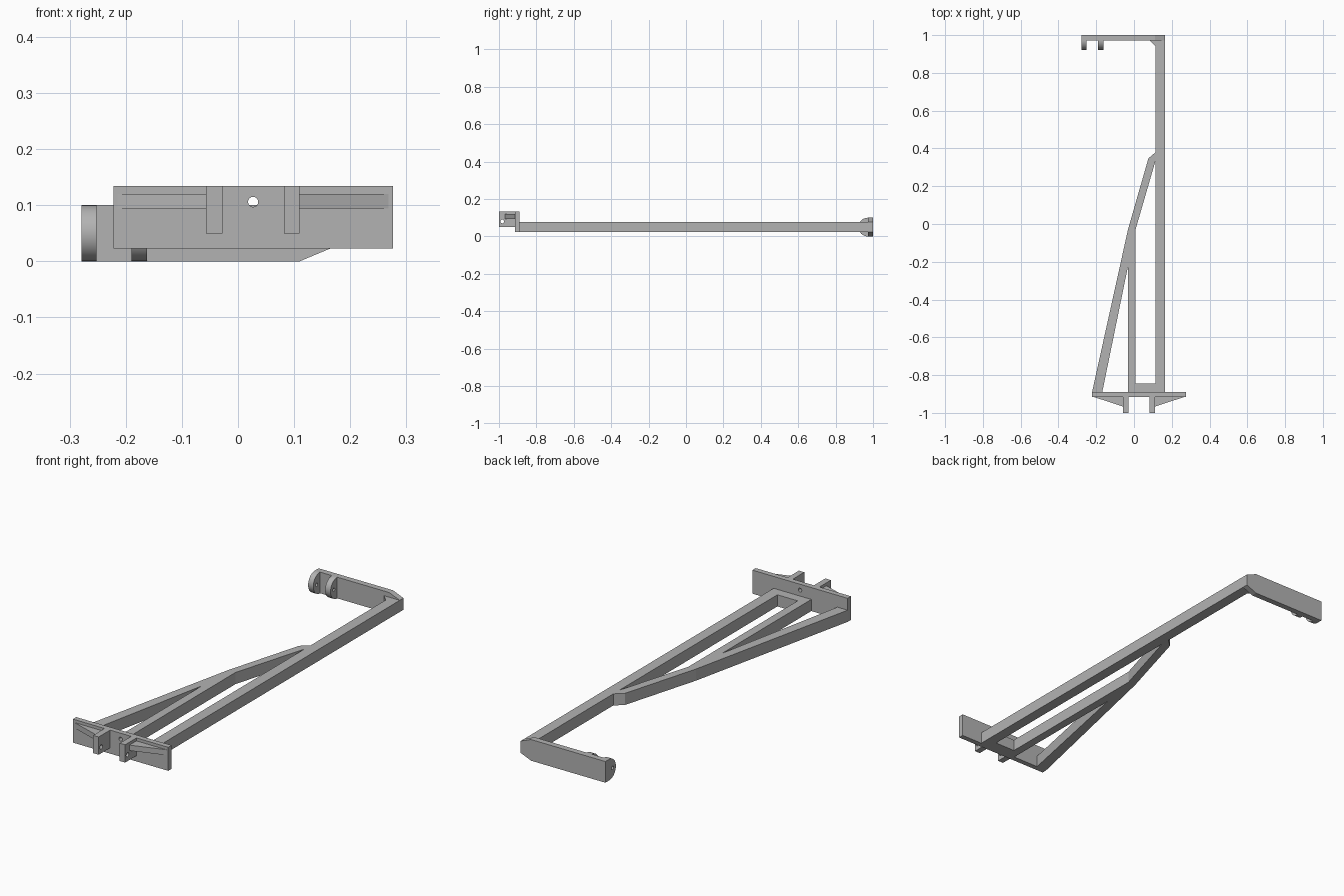
import bpy
import bmesh
import math
from mathutils import Matrix, Vector

old = bpy.data.objects.get("Cube")
if old:
    bpy.data.objects.remove(old, do_unlink=True)

grey = bpy.data.materials.new("plain grey")
grey.use_nodes = True
GREY = (0.45, 0.45, 0.45, 1)
grey.diffuse_color = GREY
grey.node_tree.nodes["Principled BSDF"].inputs["Base Color"].default_value = GREY

# Each axis maps a profile point (a, b) and a depth d to x, y, z
PLACE = {
    "x": lambda a, b, d: (d, a, b),
    "y": lambda a, b, d: (a, d, b),
    "z": lambda a, b, d: (a, b, d),
}


def prism(name, points, axis, low, high):
    """Extrude a flat outline along one axis."""
    bm = bmesh.new()
    face = bm.faces.new([bm.verts.new(PLACE[axis](a, b, low)) for a, b in points])
    made = bmesh.ops.extrude_face_region(bm, geom=[face])["geom"]
    shift = Vector(PLACE[axis](0, 0, high - low))
    bmesh.ops.translate(bm, vec=shift, verts=[v for v in made if isinstance(v, bmesh.types.BMVert)])
    bmesh.ops.recalc_face_normals(bm, faces=bm.faces)
    mesh = bpy.data.meshes.new(name)
    bm.to_mesh(mesh)
    bm.free()
    mesh.materials.append(grey)
    obj = bpy.data.objects.new(name, mesh)
    bpy.context.collection.objects.link(obj)
    return obj


def rect(a0, a1, b0, b1):
    return [(a0, b0), (a1, b0), (a1, b1), (a0, b1)]


def arc(ca, cb, r, start, end, count):
    angles = [math.radians(start + (end - start) * i / count) for i in range(count + 1)]
    return [(ca + r * math.cos(t), cb + r * math.sin(t)) for t in angles]


def drill(obj, axis, a, b, r, low, high):
    """Cut a round hole and discard the cutter."""
    cutter = prism("hole_cutter", arc(a, b, r, 0, 360, 24)[:-1], axis, low, high)
    cutter.hide_render = True
    mod = obj.modifiers.new("hole", "BOOLEAN")
    mod.object = cutter
    mod.operation = "DIFFERENCE"
    mod.solver = "EXACT"
    bpy.context.view_layer.objects.active = obj
    bpy.ops.object.modifier_apply(modifier=mod.name)
    bpy.data.objects.remove(cutter, do_unlink=True)


# Flat frame: long beam, short beam, cross bar and bent brace
BOTTOM, TOP = 0.023, 0.078
frame = {
    "main_beam": rect(0.114, 0.165, -0.89, 0.985),
    "inner_beam": rect(-0.032, 0.008, -0.89, -0.03),
    "cross_bar": rect(0.008, 0.114, -0.89, -0.845),
    "lower_brace": [(-0.222, -0.89), (-0.168, -0.89), (-0.032, -0.225), (-0.032, -0.03)],
    "upper_brace": [(-0.032, -0.03), (0.008, -0.03), (0.114, 0.335), (0.114, 0.38), (0.076, 0.347)],
    "corner_fillet": [(0.08, 0.975), (0.114, 0.94), (0.114, 0.975)],
}
for name, outline in frame.items():
    prism(name, outline, "z", BOTTOM, TOP)

# Front plate with a sight hole
plate = prism("front_plate", rect(-0.222, 0.276, 0.023, 0.134), "y", -0.915, -0.89)
drill(plate, "y", 0.027, 0.106, 0.009, -0.95, -0.85)

# Drilled lugs on the front plate, each with a tapered outer rib
for side, inner, outer, tip in (("right", -0.028, -0.057, -0.215), ("left", 0.082, 0.11, 0.268)):
    low, high = sorted((inner, outer))
    lug = prism(side + "_front_lug", rect(-1.0, -0.915, 0.05, 0.134), "x", low, high)
    drill(lug, "x", -0.982, 0.08, 0.01, low - 0.02, high + 0.02)
    prism(side + "_rib", [(outer, -0.915), (tip, -0.915), (outer, -0.967)], "z", 0.094, 0.12)

# Rear arm tapering into the beam
prism("rear_arm", [(-0.279, 0), (0.11, 0), (0.165, 0.023), (0.165, 0.078),
                   (0.11, 0.1), (-0.279, 0.1)], "y", 0.972, 1.0)

# Rounded rear lugs
for name, low, high in (("outer_rear_lug", -0.279, -0.252), ("inner_rear_lug", -0.19, -0.162)):
    lug = prism(name, arc(0.972, 0.05, 0.05, 90, 270, 32), "x", low, high)
    drill(lug, "x", 0.947, 0.05, 0.008, low - 0.02, high + 0.02)
    bpy.ops.object.select_all(action="DESELECT")
    lug.select_set(True)
    bpy.context.view_layer.objects.active = lug
    bpy.ops.object.shade_smooth_by_angle(angle=math.radians(30))
